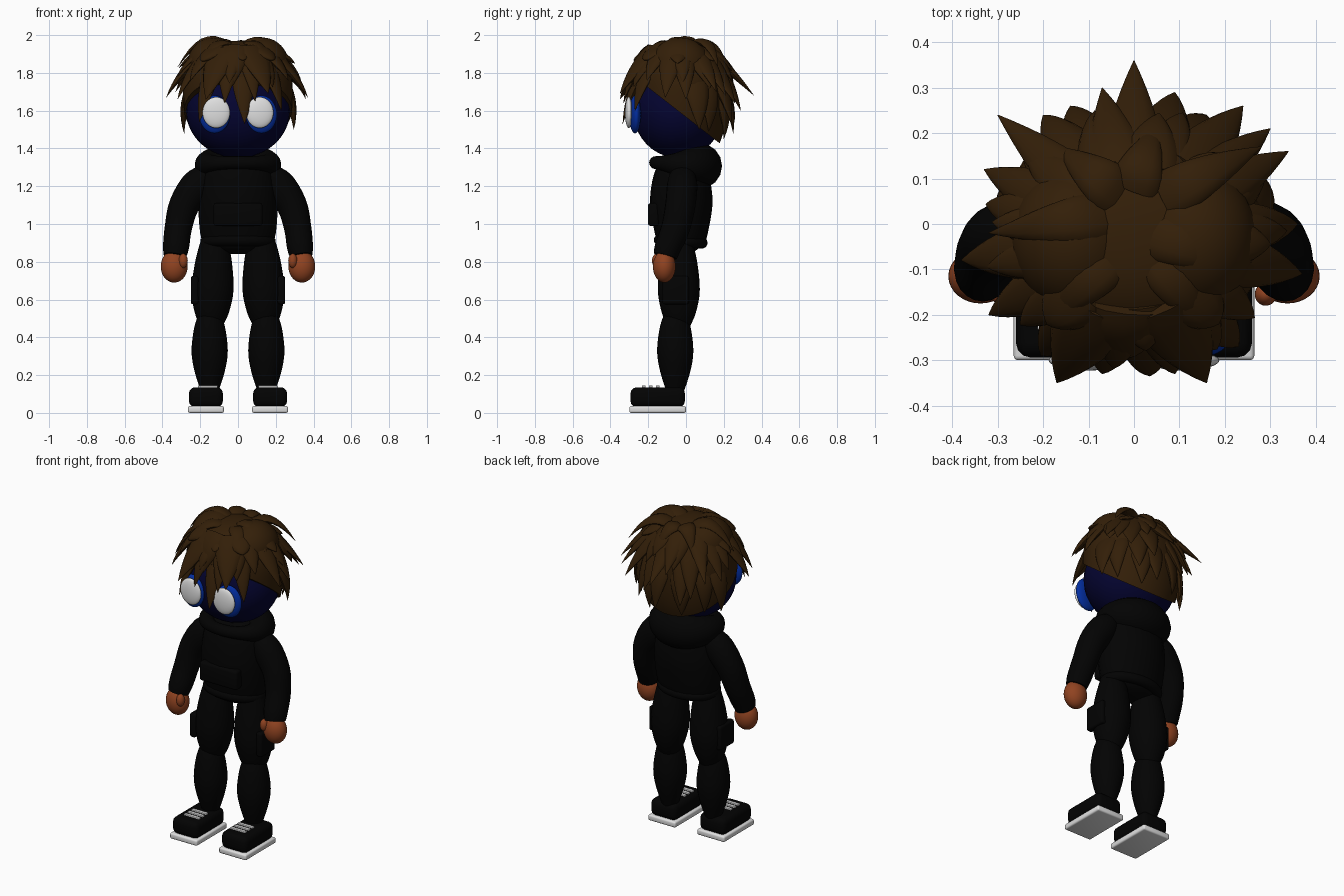
import bpy, bmesh, math, random
from mathutils import Vector, Matrix

if "Cube" in bpy.data.objects:
    bpy.data.objects.remove(bpy.data.objects["Cube"], do_unlink=True)
random.seed(4)


def material(name, red, green, blue):
    mat = bpy.data.materials.new(name)
    mat.use_nodes = True
    color = (red, green, blue, 1)
    mat.diffuse_color = color
    mat.node_tree.nodes["Principled BSDF"].inputs["Base Color"].default_value = color
    return mat


BLACK = material("black_cloth", .0008, .0008, .0008)
NAVY = material("navy_mask", .0012, .0012, .03)
BLUE = material("bright_blue", .001, .027, .35)
WHITE = material("white", .74, .74, .74)
HAIR = material("brown_hair", .033, .0135, .0025)
SKIN = material("warm_skin", .28, .056, .015)


def finish(name, bm, mat, angle=50):
    bmesh.ops.recalc_face_normals(bm, faces=bm.faces)
    for face in bm.faces:
        face.smooth = True
    mesh = bpy.data.meshes.new(name)
    bm.to_mesh(mesh)
    bm.free()
    mesh.set_sharp_from_angle(angle=math.radians(angle))
    mesh.materials.append(mat)
    obj = bpy.data.objects.new(name, mesh)
    bpy.context.scene.collection.objects.link(obj)


def add_tube(bm, rows, out=(0, -1, 0), sides=20):
    """Loft rows of (x, y, z, width radius, depth radius)."""
    points = [Vector(row[:3]) for row in rows]
    closed = (points[0] - points[-1]).length < .0001
    last = len(points) - 1
    rings = []
    for i, row in enumerate(rows):
        before, after = points[max(i - 1, 0)], points[min(i + 1, last)]
        if closed and i in (0, last):
            before, after = points[last - 1], points[1]
        tangent = (after - before).normalized()
        side = tangent.cross(Vector(out)).normalized()
        depth = side.cross(tangent)
        ring = []
        for k in range(sides):
            a = math.tau * k / sides
            ring.append(bm.verts.new(points[i] + side * row[3] * math.cos(a)
                                     + depth * row[4] * math.sin(a)))
        rings.append(ring)
    for low, high in zip(rings, rings[1:]):
        for k in range(sides):
            n = (k + 1) % sides
            bm.faces.new((low[k], low[n], high[n], high[k]))
    if not closed:
        bm.faces.new(rings[0])
        bm.faces.new(rings[-1])


def smooth_rows(rows, steps=4):
    """Spline through the rows so that lofts bend softly."""
    result = []
    for i in range(len(rows) - 1):
        quad = (rows[max(i - 1, 0)], rows[i], rows[i + 1], rows[min(i + 2, len(rows) - 1)])
        for j in range(steps):
            t = j / steps
            result.append([b + t * (c - a + t * (2 * a - 5 * b + 4 * c - d
                           + t * (3 * (b - c) + d - a))) / 2 for a, b, c, d in zip(*quad)])
    return result + [list(rows[-1])]


def tube(name, rows, mat):
    bm = bmesh.new()
    add_tube(bm, smooth_rows(rows))
    finish(name, bm, mat)


def collar(name, rx, ry, cy, z, drop, thin, extra):
    """Ring round the body that is thicker at the back."""
    rows = []
    for i in range(41):
        a = math.tau * (i % 40) / 40
        back = (1 - math.cos(a)) / 2
        r = thin + extra * back ** 1.5
        rows.append((rx * math.sin(a), cy - ry * math.cos(a), z - drop * back, r, r))
    bm = bmesh.new()
    add_tube(bm, rows, (0, 0, 1), 16)
    finish(name, bm, BLACK)


def ball(name, center, radii, mat, yaw=0):
    bm = bmesh.new()
    place = (Matrix.Translation(center) @ Matrix.Rotation(yaw, 4, 'Z')
             @ Matrix.Diagonal((*radii, 1)))
    bmesh.ops.create_uvsphere(bm, u_segments=32, v_segments=20, radius=1, matrix=place)
    finish(name, bm, mat)


def box(name, center, size, mat, bevel):
    bm = bmesh.new()
    place = Matrix.Translation(center) @ Matrix.Diagonal((*size, 1))
    bmesh.ops.create_cube(bm, size=1, matrix=place)
    bmesh.ops.bevel(bm, geom=bm.edges[:], offset=bevel, segments=3, profile=.5, affect='EDGES')
    finish(name, bm, mat, 40)


# Head and body
ball("head", (0, -.04, 1.6), (.275, .24, .25), NAVY)
profile = [(.88, .175, .12), (.95, .2, .14), (1.1, .21, .165),
           (1.22, .2, .155), (1.3, .18, .13), (1.36, .12, .09)]
tube("torso", [(0, -.025, z, rx, ry) for z, rx, ry in profile], BLACK)
collar("hood", .16, .115, -.046, 1.325, .018, .034, .088)
collar("jacket_hem", .17, .112, -.028, .915, .015, .03, 0)
box("front_pouch", (0, -.172, 1.05), (.26, .06, .12), BLACK, .015)
ball("hips", (0, -.03, .9), (.16, .11, .06), BLACK)

# Paired parts
for label, s in (("left", 1), ("right", -1)):
    ball(label + "_eye_rim", (s * .124, -.27, 1.58), (.083, .03, .1), BLUE, s * .12)
    ball(label + "_eye", (s * .115, -.303, 1.59), (.073, .02, .082), WHITE, s * .04)
    arm = [(.15, -.02, 1.28, .05, .06), (.212, -.02, 1.21, .086, .08),
           (.285, -.03, 1.1, .08, .08), (.316, -.055, .98, .072, .076),
           (.328, -.095, .88, .069, .07), (.335, -.11, .83, .06, .063)]
    tube(label + "_arm", [(s * row[0], *row[1:]) for row in arm], BLACK)
    ball(label + "_hand", (s * .338, -.115, .775), (.071, .06, .085), SKIN)
    ball(label + "_thumb", (s * .29, -.155, .805), (.024, .025, .038), SKIN)
    thigh = [(.92, .07), (.8, .097), (.65, .111), (.53, .09), (.45, .055)]
    tube(label + "_thigh", [(s * (.125 + .04 * (.9 - z)), -.038, z, r, r) for z, r in thigh], BLACK)
    shin = [(.54, .05), (.46, .08), (.33, .096), (.22, .08), (.11, .045)]
    tube(label + "_shin", [(s * .15, -.057, z, r, r) for z, r in shin], BLACK)
    box(label + "_cargo_pocket", (s * .23, -.055, .65), (.04, .14, .15), BLACK, .012)
    box(label + "_shoe", (s * .17, -.15, .083), (.18, .288, .105), BLACK, .032)
    box(label + "_sole", (s * .17, -.15, .018), (.19, .3, .036), WHITE, .01)
    for n in range(3):
        box(f"{label}_lace_{n + 1}", (s * .16, -.15 - n * .037, .138), (.105, .02, .013), WHITE, .003)


# Hair cap, trimmed along a slope from the brow to the nape
def hair_width(z):
    u = min(abs(z - 1.7) / (.27 if z > 1.7 else .42), 1)
    return max(1 - u ** 2.4, .0001) ** (1 / 2.4)


levels = [1.36 + .61 * math.sin(math.pi / 2 * i / 28) for i in range(29)]
cap = bmesh.new()
add_tube(cap, [(0, -.03, z, .29 * hair_width(z), .25 * hair_width(z)) for z in levels], sides=40)
bmesh.ops.bisect_plane(cap, geom=cap.verts[:] + cap.edges[:] + cap.faces[:],
                       plane_co=(0, .2, 1.41), plane_no=(0, .78, 1), clear_inner=True)
bmesh.ops.holes_fill(cap, edges=[e for e in cap.edges if e.is_boundary])
finish("hair_cap", cap, HAIR)
for label, s in (("left", 1), ("right", -1)):
    ball(label + "_crown_volume", (s * .13, -.03, 1.84), (.14, .16, .147), HAIR)


def hair_point(angle, z, scale):
    r = hair_width(z) * scale
    return Vector((.29 * r * math.cos(angle), -.03 + .25 * r * math.sin(angle), z))


def add_lock(bm, root, bend, tip, width):
    rows = []
    for i in range(9):
        t = i / 8
        p = root * (1 - t) ** 2 + bend * 2 * t * (1 - t) + tip * t * t
        w = width * (1 - t ** 1.8) + .001
        rows.append((*p, w, w * .42))
    add_tube(bm, rows, bend - Vector((0, -.03, 1.65)), 12)


def add_hanging_lock(bm, tip, rise, width):
    angle = math.atan2((tip.y + .03) / .25, tip.x / .29)
    root = hair_point(angle, min(tip.z + rise, 1.92), .88)
    bend = hair_point(angle, min(tip.z + rise * .55, 1.88), 1.12)
    add_lock(bm, root, bend, tip, width)


# Broad fringe over the brow
fringe = bmesh.new()
for tip in ((-.17, -.35, 1.66), (.16, -.35, 1.69), (-.03, -.3, 1.73)):
    add_hanging_lock(fringe, Vector(tip), .25, .09)
finish("broad_fringe", fringe, HAIR)

# Outer locks: brow strands, sides, back and nape
tips = [(.035, -.335, 1.53), (-.205, -.29, 1.54), (-.07, -.33, 1.64), (.09, -.33, 1.65),
        (.23, -.27, 1.6), (-.285, .06, 1.48), (.295, .07, 1.5), (-.38, -.08, 1.67),
        (.37, -.11, 1.67), (-.32, -.2, 1.66), (.36, .0, 1.66), (-.33, .12, 1.7),
        (.34, .16, 1.7), (-.3, .24, 1.72), (.3, .21, 1.68), (.24, .26, 1.64),
        (.09, .29, 1.6), (0, .36, 1.68), (-.07, .3, 1.74), (-.14, .26, 1.55),
        (-.2, .24, 1.6), (.04, .25, 1.48), (.16, .24, 1.53), (-.11, .2, 1.46),
        (.11, .2, 1.45), (-.22, .13, 1.48), (.22, .12, 1.49)]
outer = bmesh.new()
for tip in tips:
    add_hanging_lock(outer, Vector(tip), .25, random.uniform(.055, .07))
finish("outer_hair_locks", outer, HAIR)

# Shorter layered locks
layers = bmesh.new()
for count, height, reach in ((11, 1.75, 1.17), (8, 1.83, 1.17)):
    for i in range(count):
        angle = math.tau * (i + random.uniform(-.25, .25)) / count
        tip = hair_point(angle, height + random.uniform(-.04, .04), reach)
        add_hanging_lock(layers, tip, .16, random.uniform(.05, .075))
finish("layered_hair_locks", layers, HAIR)

# Arched locks over the crown, lower towards the front and back
crown = bmesh.new()
for x, y, tip_x, tip_y in ((-.07, .02, -.32, -.02), (.04, -.02, .28, -.1),
                           (.07, .06, .28, .17), (-.04, .07, -.17, .17),
                           (-.06, -.08, -.2, -.22), (.06, -.08, .17, -.24), (0, .08, .05, .22)):
    mid_y = (y + tip_y) / 2
    bend = Vector((x + (tip_x - x) * .45, mid_y, 2.045 - 2.5 * mid_y ** 2))
    add_lock(crown, Vector((x, y, 1.94)), bend, Vector((tip_x, tip_y, 1.83)), .055)
finish("crown_hair_locks", crown, HAIR)
